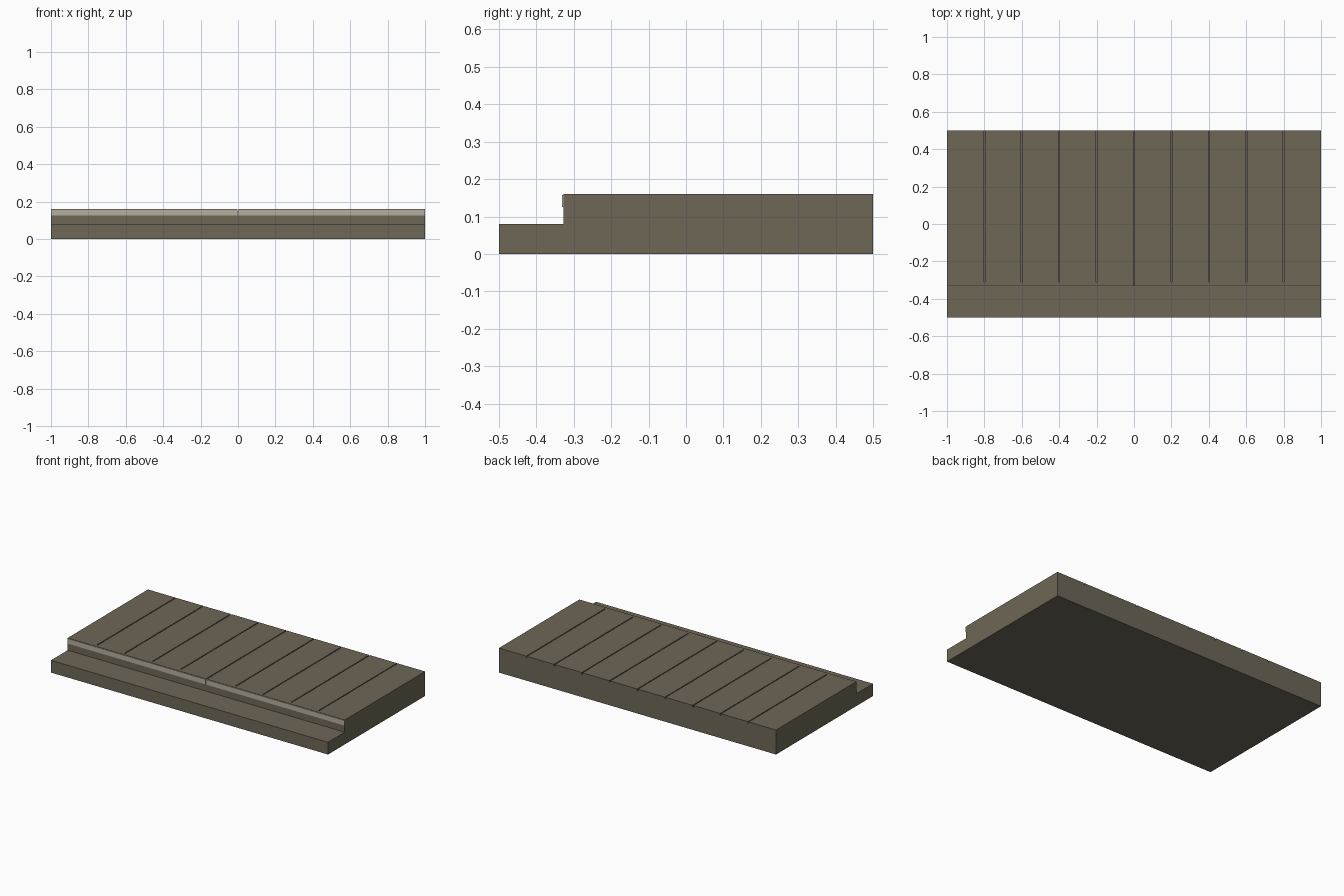
import bpy

if "Cube" in bpy.data.objects:
    bpy.data.objects.remove(bpy.data.objects["Cube"])


def material(name, rgb):
    m = bpy.data.materials.new(name)
    m.diffuse_color = (*rgb, 1)
    m.use_nodes = True
    m.node_tree.nodes["Principled BSDF"].inputs["Base Color"].default_value = m.diffuse_color
    return m


STONE = material("warm grey stone", (0.156, 0.136, 0.095))
PALE = material("pale edging", (0.46, 0.43, 0.35))


def box(name, x, y, z, mat):
    verts = [(a, b, c) for a in x for b in y for c in z]
    faces = [(0, 1, 3, 2), (4, 6, 7, 5), (0, 4, 5, 1),
             (2, 3, 7, 6), (0, 2, 6, 4), (1, 5, 7, 3)]
    me = bpy.data.meshes.new(name)
    me.from_pydata(verts, [], faces)
    me.materials.append(mat)
    ob = bpy.data.objects.new(name, me)
    bpy.context.collection.objects.link(ob)
    return ob


FRONT, LIP, BED, TOP = -0.328, -0.31, 0.148, 0.16
GAP = 0.003

# lower step and raised platform body
box("lower_step", (-1, 1), (-0.5, FRONT), (0, 0.08), STONE)
box("platform_body", (-1, 1), (FRONT, 0.5), (0, BED), STONE)

# ten paving slabs with narrow open joints
for i in range(10):
    x0 = -1 + i * 0.2
    left = x0 + (GAP if i > 0 else 0)
    right = x0 + 0.2 - (GAP if i < 9 else 0)
    box(f"paving_slab_{i + 1}", (left, right), (LIP, 0.5), (BED, TOP), STONE)

# front edge: stone cap over a pale nosing, in two lengths meeting at the centre
for side, x in (("left", (-1, -GAP / 2)), ("right", (GAP / 2, 1))):
    box(f"front_cap_{side}", x, (FRONT, LIP), (BED, TOP), STONE)
    box(f"nosing_strip_{side}", x, (FRONT - 0.004, FRONT), (0.125, 0.158), PALE)
